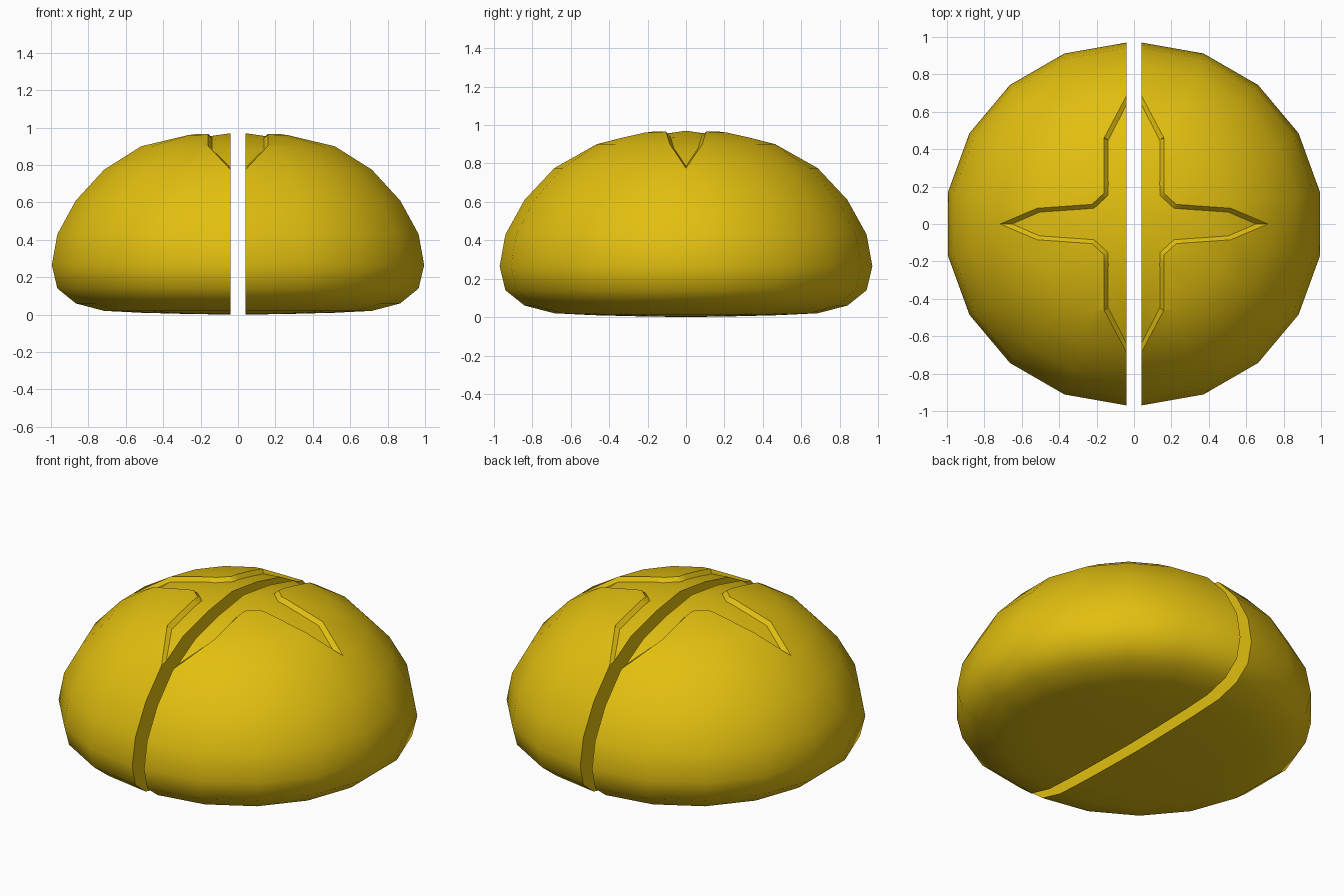
import bpy, bmesh, math
from mathutils import Vector

if "Cube" in bpy.data.objects:
    bpy.data.objects.remove(bpy.data.objects["Cube"], do_unlink=True)

SEGMENTS = 18
GAP = 0.04          # half of the slot between the two halves
GROOVE_WIDTH = 0.02
GROOVE_DEPTH = -0.025

# Side profile as (radius, height), from the lowest ring to the highest
PROFILE = [(.25, .004), (.485, .01), (.686, .02), (.84, .06), (.94, .14), (.97, .265),
           (.94, .43), (.84, .61), (.686, .775), (.485, .9), (.25, .96)]
TOP = .995

# One quarter of the scored cross outline
C, S = math.cos(math.radians(10)), math.sin(math.radians(10))
CROSS = [(.686 * C, 0), (.485 * C, .485 * S), (.185, .105), (.12, .165), (.12, .46), (0, .686)]

crust = bpy.data.materials.new("golden_yellow")
crust.use_nodes = True
colour = (.76, .52, .005, 1)
crust.diffuse_color = colour
crust.node_tree.nodes["Principled BSDF"].inputs["Base Color"].default_value = colour


def in_cross(point):
    """Even-odd test in the folded quarter."""
    x, y = abs(point.x), abs(point.y)
    outline = [(0, 0)] + CROSS
    inside = False
    for (ax, ay), (bx, by) in zip(outline, outline[1:] + outline[:1]):
        if (ay > y) != (by > y) and x < ax + (y - ay) * (bx - ax) / (by - ay):
            inside = not inside
    return inside


def build_dome(bm):
    rings = []
    for radius, z in PROFILE:
        angles = [math.radians(10 + 360 * k / SEGMENTS) for k in range(SEGMENTS)]
        rings.append([bm.verts.new((radius * math.cos(a), radius * math.sin(a), z)) for a in angles])
    bottom, top = bm.verts.new((0, 0, 0)), bm.verts.new((0, 0, TOP))
    for k in range(SEGMENTS):
        n = (k + 1) % SEGMENTS
        bm.faces.new((bottom, rings[0][n], rings[0][k]))
        bm.faces.new((top, rings[-1][k], rings[-1][n]))
        for low, high in zip(rings, rings[1:]):
            bm.faces.new((low[k], low[n], high[n], high[k]))
    bm.normal_update()


def score_cross(bm):
    # Cut the cross outline into the crust
    for sx in (1, -1):
        for sy in (1, -1):
            for (ax, ay), (bx, by) in zip(CROSS, CROSS[1:]):
                faces = [f for f in bm.faces if f.calc_center_median().z > .6]
                edges = {e for f in faces for e in f.edges}
                verts = {v for f in faces for v in f.verts}
                normal = Vector((sx * (by - ay), sy * (ax - bx), 0)).normalized()
                bmesh.ops.bisect_plane(bm, geom=list(verts) + list(edges) + faces, dist=.0005,
                                       plane_co=(sx * ax, sy * ay, 0), plane_no=normal)

    # Keep only the outline and remove the leftover flat cuts
    def is_floor(face):
        centre = face.calc_center_median()
        return centre.z > .6 and in_cross(centre)

    for face in bm.faces:
        face.material_index = 1 if is_floor(face) else 0
    bmesh.ops.dissolve_limit(bm, angle_limit=math.radians(.4), verts=bm.verts[:],
                             edges=bm.edges[:], delimit={'MATERIAL'})
    bm.normal_update()

    # Sink the floor with sloping walls
    floor = [f for f in bm.faces if f.material_index == 1]
    bmesh.ops.inset_region(bm, faces=floor, thickness=GROOVE_WIDTH, depth=GROOVE_DEPTH,
                           use_even_offset=True, use_boundary=True)
    for face in bm.faces:
        face.material_index = 0


def make_half(name, side):
    bm = bmesh.new()
    build_dome(bm)
    score_cross(bm)
    # Slice down the middle, cap the cut and move the half outwards
    cut = bmesh.ops.bisect_plane(bm, geom=bm.verts[:] + bm.edges[:] + bm.faces[:], dist=.0005,
                                 plane_co=(0, 0, 0), plane_no=(side, 0, 0), clear_inner=True)
    rim = [e for e in bm.edges if e.is_boundary]
    bmesh.ops.holes_fill(bm, edges=rim, sides=0)
    bmesh.ops.recalc_face_normals(bm, faces=bm.faces[:])
    bmesh.ops.translate(bm, verts=bm.verts[:], vec=(side * GAP, 0, 0))
    mesh = bpy.data.meshes.new(name)
    bm.to_mesh(mesh)
    bm.free()
    mesh.materials.append(crust)
    half = bpy.data.objects.new(name, mesh)
    bpy.context.collection.objects.link(half)
    bpy.ops.object.select_all(action='DESELECT')
    half.select_set(True)
    bpy.context.view_layer.objects.active = half
    bpy.ops.object.shade_smooth_by_angle(angle=math.radians(40))


make_half("bun_left_half", 1)
make_half("bun_right_half", -1)
